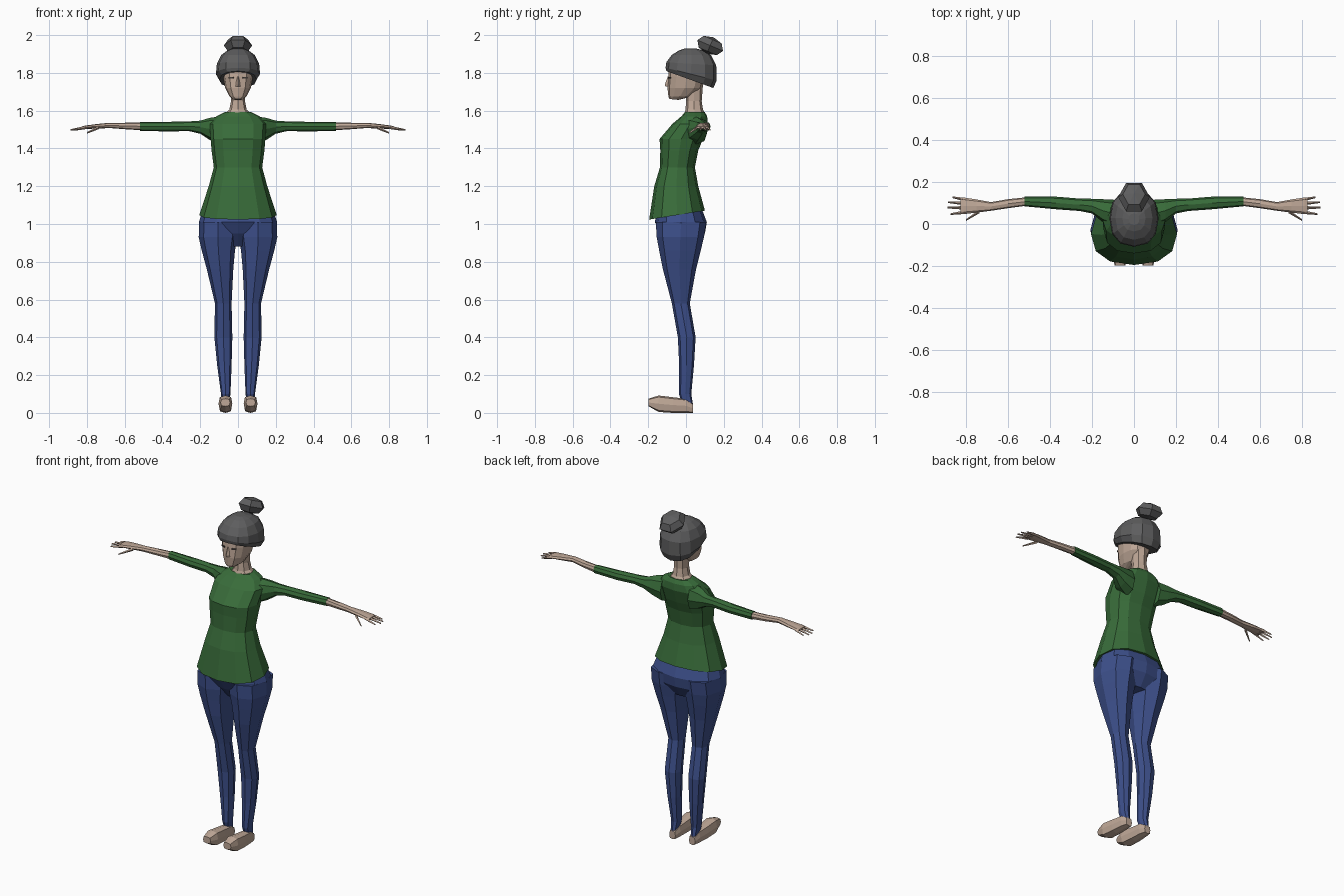
import bpy, bmesh, math
from mathutils import Matrix

cube = bpy.data.objects.get("Cube")
if cube:
    bpy.data.objects.remove(cube, do_unlink=True)


def material(name, colour):
    mat = bpy.data.materials.new(name)
    mat.use_nodes = True
    mat.diffuse_color = (*colour, 1)
    mat.node_tree.nodes["Principled BSDF"].inputs["Base Color"].default_value = (*colour, 1)
    return mat


green = material("green_shirt", (0.04, 0.15, 0.042))
blue = material("blue_denim", (0.047, 0.08, 0.26))
grey = material("grey_hair", (0.11, 0.11, 0.112))
skin = material("skin", (0.52, 0.39, 0.31))
dark = material("dark_eye", (0.06, 0.05, 0.045))


def finish(name, bm, mat, mirror=False):
    """Turn a bmesh into an object, optionally mirrored across x."""
    bmesh.ops.recalc_face_normals(bm, faces=bm.faces)
    mesh = bpy.data.meshes.new(name)
    bm.to_mesh(mesh)
    bm.free()
    mesh.materials.append(mat)
    obj = bpy.data.objects.new(name, mesh)
    bpy.context.collection.objects.link(obj)
    if mirror:
        obj.modifiers.new("Mirror", "MIRROR").use_mirror_merge = False
    return obj


def loft(name, mat, axis, rings, sides=8, mirror=False, power=0.85):
    """Skin oval rings (position, a_min, a_max, b_min, b_max, tilt) along an axis."""
    bm = bmesh.new()
    loops = []
    for t, a0, a1, b0, b1, *tilt in rings:
        loop = []
        for i in range(sides):
            angle = math.tau * i / sides
            c, s = math.cos(angle), math.sin(angle)
            c = math.copysign(abs(c) ** power, c)
            s = math.copysign(abs(s) ** power, s)
            a = (a0 + a1) / 2 + c * (a1 - a0) / 2
            b = (b0 + b1) / 2 + s * (b1 - b0) / 2
            along = t + (tilt[0] * b if tilt else 0)
            place = {"x": (along, a, b), "y": (a, along, b), "z": (a, b, along)}
            loop.append(bm.verts.new(place[axis]))
        loops.append(loop)
    for low, high in zip(loops, loops[1:]):
        for i in range(sides):
            j = (i + 1) % sides
            bm.faces.new((low[i], low[j], high[j], high[i]))
    bm.faces.new(loops[0])
    bm.faces.new(loops[-1])
    return finish(name, bm, mat, mirror)


def upright(rings):
    """Expand (z, half width, front, back, tilt) to full ring form."""
    return [(z, -w, w, f, b, *tilt) for z, w, f, b, *tilt in rings]


# Shirt body with a sloping hem
loft("shirt", green, "z", upright([
    (1.055, .205, -.195, .1, .16),
    (1.2, .155, -.168, .065),
    (1.3, .128, -.138, .047),
    (1.39, .14, -.136, .065),
    (1.45, .145, -.14, .09),
    (1.53, .15, -.072, .115),
    (1.57, .115, -.025, .112),
    (1.592, .072, -.005, .1)]), sides=12)

# Arms: sleeve, bare forearm with hand, fingers and thumb
loft("sleeve", green, "x", [
    (.09, -.02, .115, 1.42, 1.57),
    (.15, .01, .118, 1.445, 1.562),
    (.2, .05, .12, 1.478, 1.547),
    (.26, .062, .121, 1.492, 1.543),
    (.37, .07, .13, 1.49, 1.541),
    (.52, .084, .13, 1.493, 1.541)], mirror=True)
loft("forearm_and_hand", skin, "x", [
    (.51, .087, .127, 1.496, 1.538),
    (.6, .075, .118, 1.502, 1.536),
    (.68, .063, .104, 1.508, 1.536),
    (.75, .054, .117, 1.505, 1.529),
    (.81, .047, .126, 1.503, 1.521),
    (.825, .052, .12, 1.505, 1.517)], mirror=True)


def finger(name, x0, y0, z0, x1, y1, z1):
    """Tapering four sided finger between two points."""
    loft(name, skin, "x", [(x, y - r, y + r, z - r, z + r) for x, y, z, r in
                           ((x0, y0, z0, .009), (x1, y1, z1, .004))],
         sides=4, mirror=True)


for number, (root, tip, reach) in enumerate(
        [(.057, .047, .872), (.077, .078, .887), (.097, .104, .884), (.115, .127, .862)]):
    finger(f"finger_{number + 1}", .8, root, 1.512, reach, tip, 1.498)
finger("thumb", .735, .06, 1.512, .8, .018, 1.482)

# Trousers: hips and a mirrored pair of legs
loft("hips", blue, "z", upright([
    (1.09, .18, -.15, .08),
    (1.01, .207, -.165, .11),
    (.95, .195, -.13, .1),
    (.88, .09, -.07, .055)]), sides=12)
loft("leg", blue, "z", [
    (1.01, .004, .205, -.16, .108),
    (.93, .004, .208, -.155, .095),
    (.86, .016, .192, -.142, .078),
    (.76, .025, .165, -.122, .053),
    (.58, .034, .122, -.075, .02),
    (.4, .03, .125, -.043, .051),
    (.25, .034, .11, -.036, .042),
    (.1, .04, .09, -.037, .028),
    (.045, .048, .084, -.02, .037)], mirror=True)

# Shoes, lofted from heel to toe
loft("shoe", skin, "y", [
    (.036, .045, .085, 0, .05),
    (0, .036, .094, 0, .075),
    (-.07, .033, .1, 0, .083),
    (-.145, .03, .103, .005, .092),
    (-.198, .042, .092, .035, .075)], mirror=True, power=.6)

# Neck and head
loft("neck", skin, "z", upright([
    (1.575, .078, -.012, .105),
    (1.605, .046, -.003, .09),
    (1.65, .037, .001, .083),
    (1.74, .042, -.01, .09)]))
loft("head", skin, "z", upright([
    (1.653, .024, -.088, -.04, -.1),
    (1.675, .045, -.093, .03),
    (1.72, .068, -.098, .085),
    (1.78, .079, -.094, .1),
    (1.85, .08, -.088, .11),
    (1.9, .05, -.05, .08)]), sides=12)
loft("nose", skin, "z", upright([
    (1.727, .013, -.109, -.08),
    (1.738, .011, -.112, -.08),
    (1.782, .006, -.096, -.08)]), sides=4)

# Closed-looking eyes as thin plates
bm = bmesh.new()
bmesh.ops.create_cube(bm, size=1, matrix=(
    Matrix.Translation((.036, -.087, 1.775)) @ Matrix.Rotation(.4, 4, "Z")
    @ Matrix.Diagonal((.026, .008, .007, 1))))
finish("eye", bm, dark, mirror=True)

# Bobbed hair, its edge falling towards the nape
loft("hair", grey, "z", upright([
    (1.772, .098, -.104, .145, -.36),
    (1.8, .117, -.108, .162, -.25),
    (1.85, .112, -.104, .16, -.06),
    (1.895, .088, -.075, .132),
    (1.92, .055, -.035, .09),
    (1.93, .025, -.005, .05)]), sides=12)

# Hair bun, tipped backwards
bm = bmesh.new()
bmesh.ops.create_uvsphere(bm, u_segments=6, v_segments=4, radius=1, matrix=(
    Matrix.Translation((0, .128, 1.945)) @ Matrix.Rotation(-.4, 4, "X")
    @ Matrix.Diagonal((.075, .085, .047, 1)) @ Matrix.Rotation(math.pi / 6, 4, "Z")))
finish("hair_bun", bm, grey)
